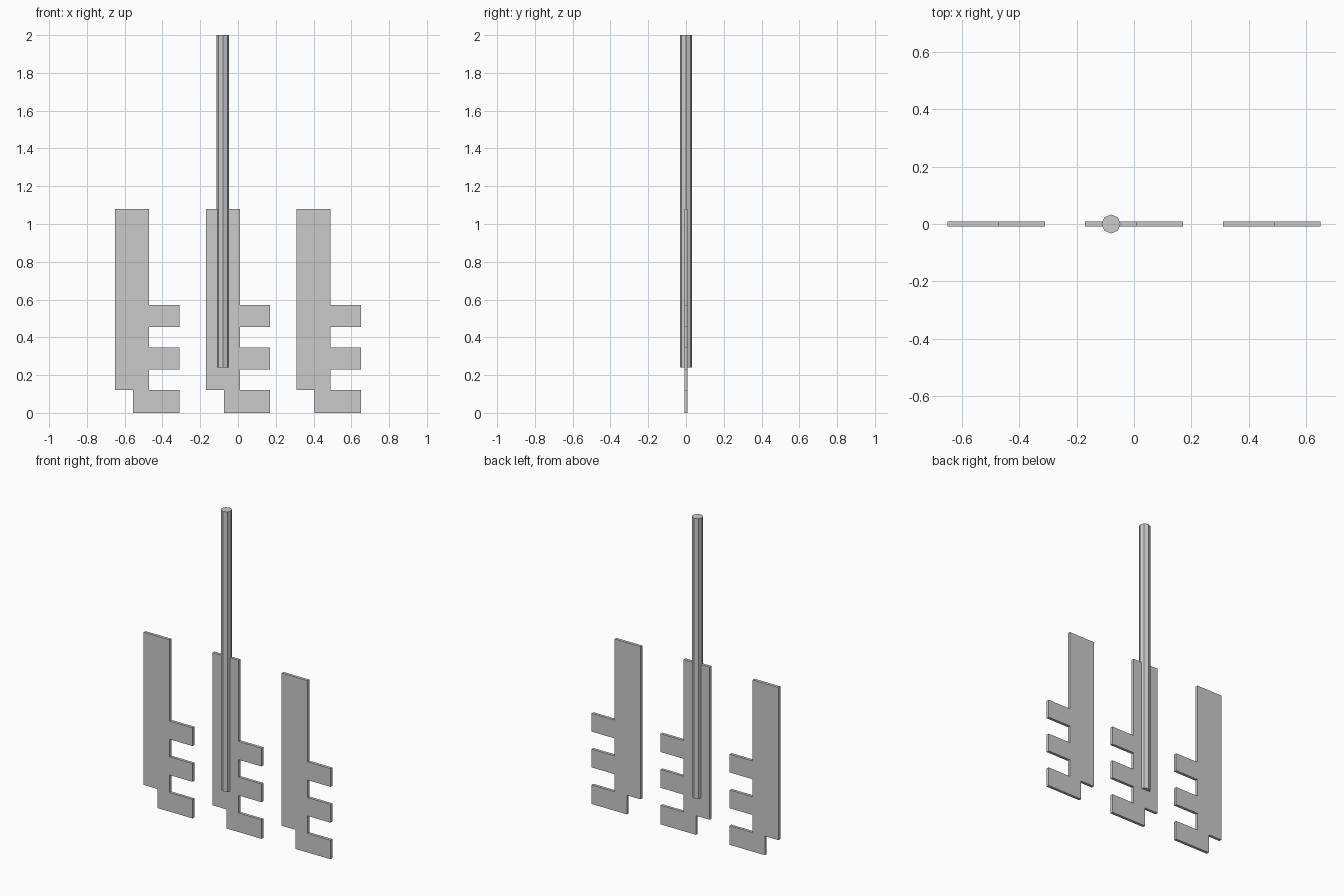
import bpy, bmesh
from mathutils import Matrix

if "Cube" in bpy.data.objects:
    bpy.data.objects.remove(bpy.data.objects["Cube"])

# Comb-shaped plate outline (x, z), centred on its own width
OUTLINE = [(-0.075, 0), (0.17, 0), (0.17, 0.12), (0.01, 0.12),
           (0.01, 0.23), (0.17, 0.23), (0.17, 0.345), (0.01, 0.345),
           (0.01, 0.455), (0.17, 0.455), (0.17, 0.57), (0.01, 0.57),
           (0.01, 1.08), (-0.17, 1.08), (-0.17, 0.12), (-0.075, 0.12)]


def finish(bm, name):
    bmesh.ops.recalc_face_normals(bm, faces=bm.faces)
    mesh = bpy.data.meshes.new(name)
    bm.to_mesh(mesh)
    bm.free()
    obj = bpy.data.objects.new(name, mesh)
    bpy.context.collection.objects.link(obj)


def plate(name, x, thickness=0.018):
    bm = bmesh.new()
    face = bm.faces.new([bm.verts.new((x + px, -thickness / 2, pz)) for px, pz in OUTLINE])
    ext = bmesh.ops.extrude_face_region(bm, geom=[face], use_keep_orig=True)
    moved = [v for v in ext["geom"] if isinstance(v, bmesh.types.BMVert)]
    bmesh.ops.translate(bm, verts=moved, vec=(0, thickness, 0))
    finish(bm, name)


# Three toothed plates
for name, x in (("left_plate", -0.48), ("middle_plate", 0), ("right_plate", 0.48)):
    plate(name, x)

# Tall faceted rod through the middle plate
bm = bmesh.new()
bmesh.ops.create_cone(bm, cap_ends=True, segments=8, radius1=0.033, radius2=0.033,
                      depth=1.76, matrix=Matrix.Translation((-0.08, 0, 1.12)))
finish(bm, "rod")
